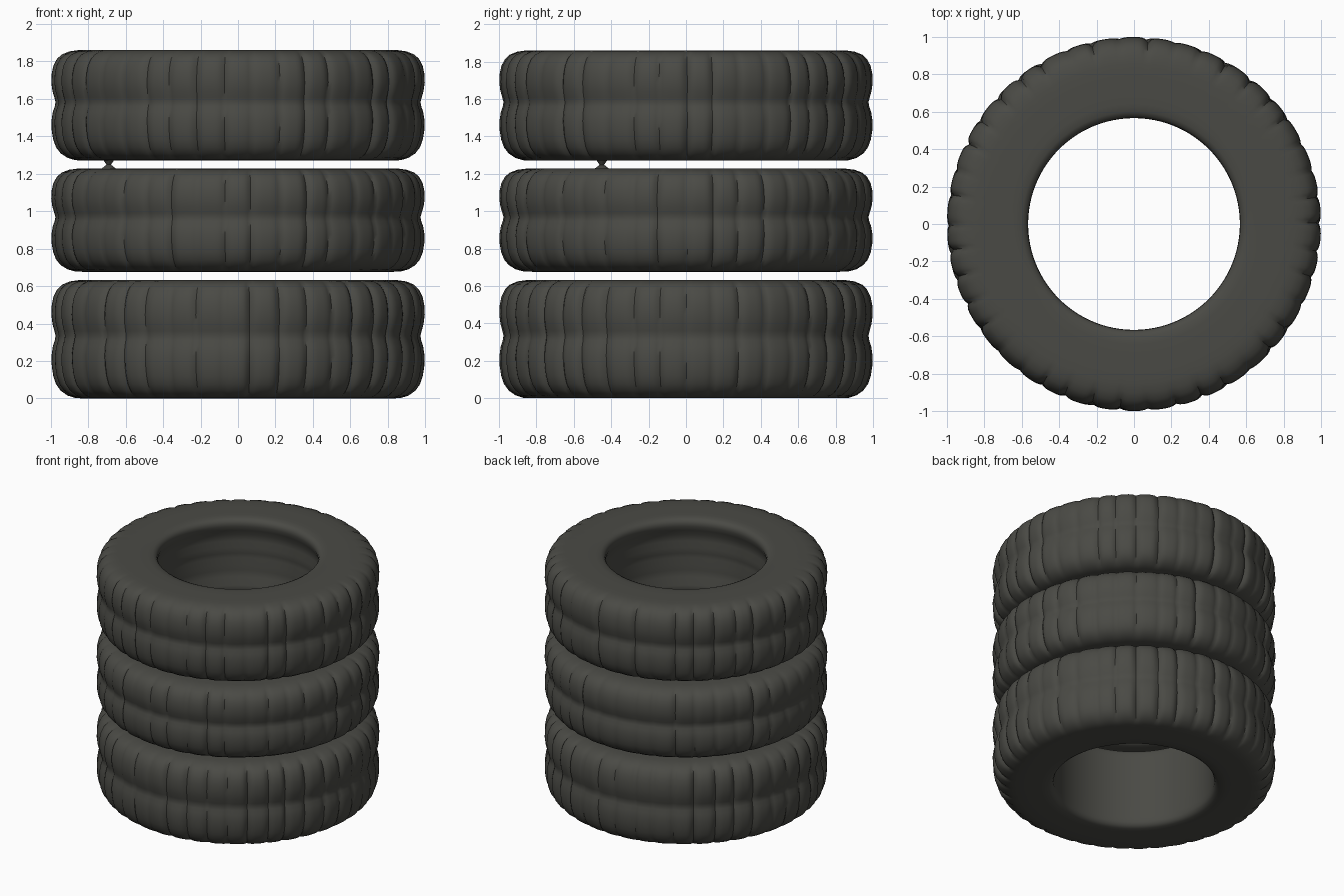
import bpy, bmesh, math, random

if "Cube" in bpy.data.objects:
    bpy.data.objects.remove(bpy.data.objects["Cube"])

random.seed(4)
LUGS = 42
SEG = LUGS * 8

rubber = bpy.data.materials.new("dark_rubber")
rubber.diffuse_color = (0.068, 0.068, 0.059, 1)
rubber.use_nodes = True
rubber.node_tree.nodes["Principled BSDF"].inputs["Base Color"].default_value = rubber.diffuse_color


def finish(obj, angle):
    bpy.ops.object.select_all(action='DESELECT')
    obj.select_set(True)
    bpy.context.view_layer.objects.active = obj
    bpy.ops.object.shade_smooth_by_angle(angle=math.radians(angle))


# Outer half of the cross-section: (radius, height fraction), bottom to top
OUTER = [(0.60, 0.003), (0.66, 0.0), (0.74, 0.0), (0.82, 0.0), (0.87, 0.004), (0.91, 0.025),
         (0.945, 0.065), (0.97, 0.12), (0.985, 0.19), (0.993, 0.27), (0.995, 0.36),
         (0.988, 0.44), (0.978, 0.49), (0.974, 0.53), (0.980, 0.57), (0.990, 0.63),
         (0.996, 0.71), (0.993, 0.79), (0.984, 0.86), (0.965, 0.92), (0.94, 0.96),
         (0.90, 0.988), (0.85, 1.0), (0.78, 1.0), (0.70, 1.0), (0.64, 1.0), (0.60, 0.993)]
# Bore, top to bottom: plain, or rippled behind a rounded lip
PLAIN = [(0.578, 0.975), (0.567, 0.94), (0.565, 0.88), (0.565, 0.7), (0.565, 0.5),
         (0.565, 0.3), (0.565, 0.12), (0.567, 0.06), (0.578, 0.025)]
RIPPLED = [(0.578, 0.975), (0.567, 0.94), (0.566, 0.90), (0.578, 0.84), (0.598, 0.77),
           (0.604, 0.68), (0.594, 0.60), (0.600, 0.52), (0.604, 0.46), (0.592, 0.38),
           (0.598, 0.30), (0.590, 0.22), (0.572, 0.12), (0.567, 0.06), (0.578, 0.025)]


def tire(name, z0, z1, bore, depth):
    profile = OUTER + bore
    # Irregular lug depths and widths give the worn tread
    depths = [depth * random.uniform(0.45, 1.4) for _ in range(LUGS)]
    shifts = [random.uniform(-0.012, 0.012) for _ in range(LUGS)]
    bm = bmesh.new()
    rings = []
    for i in range(SEG):
        lug, k = divmod(i, 8)
        u = k / 8
        a = 2 * math.pi * i / SEG
        a += shifts[lug] * (1 - u) + shifts[(lug + 1) % LUGS] * u
        d = depths[lug] * (1 - u) + depths[(lug + 1) % LUGS] * u
        groove = d * (1 - math.sin(math.pi * u)) ** 2
        ring = []
        for r, h in profile:
            tread = min(1, max(0, (r - 0.86) / 0.09))
            tread *= 0.55 + 0.45 * min(1, abs(h - 0.53) / 0.3)
            rr = r + tread * (0.003 - groove)
            ring.append(bm.verts.new((rr * math.cos(a), rr * math.sin(a), z0 + h * (z1 - z0))))
        rings.append(ring)
    n = len(profile)
    for i in range(SEG):
        p, q = rings[i], rings[(i + 1) % SEG]
        for j in range(n):
            m = (j + 1) % n
            bm.faces.new((p[j], q[j], q[m], p[m]))
    bmesh.ops.recalc_face_normals(bm, faces=bm.faces)
    mesh = bpy.data.meshes.new(name)
    bm.to_mesh(mesh)
    bm.free()
    mesh.materials.append(rubber)
    obj = bpy.data.objects.new(name, mesh)
    bpy.context.collection.objects.link(obj)
    finish(obj, 50)


# Three stacked tires with narrow gaps
tire("bottom_tire", 0.0, 0.632, PLAIN, 0.024)
tire("middle_tire", 0.676, 1.228, RIPPLED, 0.020)
tire("top_tire", 1.27, 1.86, RIPPLED, 0.022)

# Small rubber nub bridging the upper gap
for name, r1, r2, z in (("nub_lower", 0.045, 0.012, 1.235), ("nub_upper", 0.012, 0.03, 1.261)):
    bpy.ops.mesh.primitive_cone_add(vertices=12, radius1=r1, radius2=r2, depth=0.026,
                                    location=(-0.69, -0.45, z))
    nub = bpy.context.object
    nub.name = name
    nub.data.materials.append(rubber)
    finish(nub, 40)
